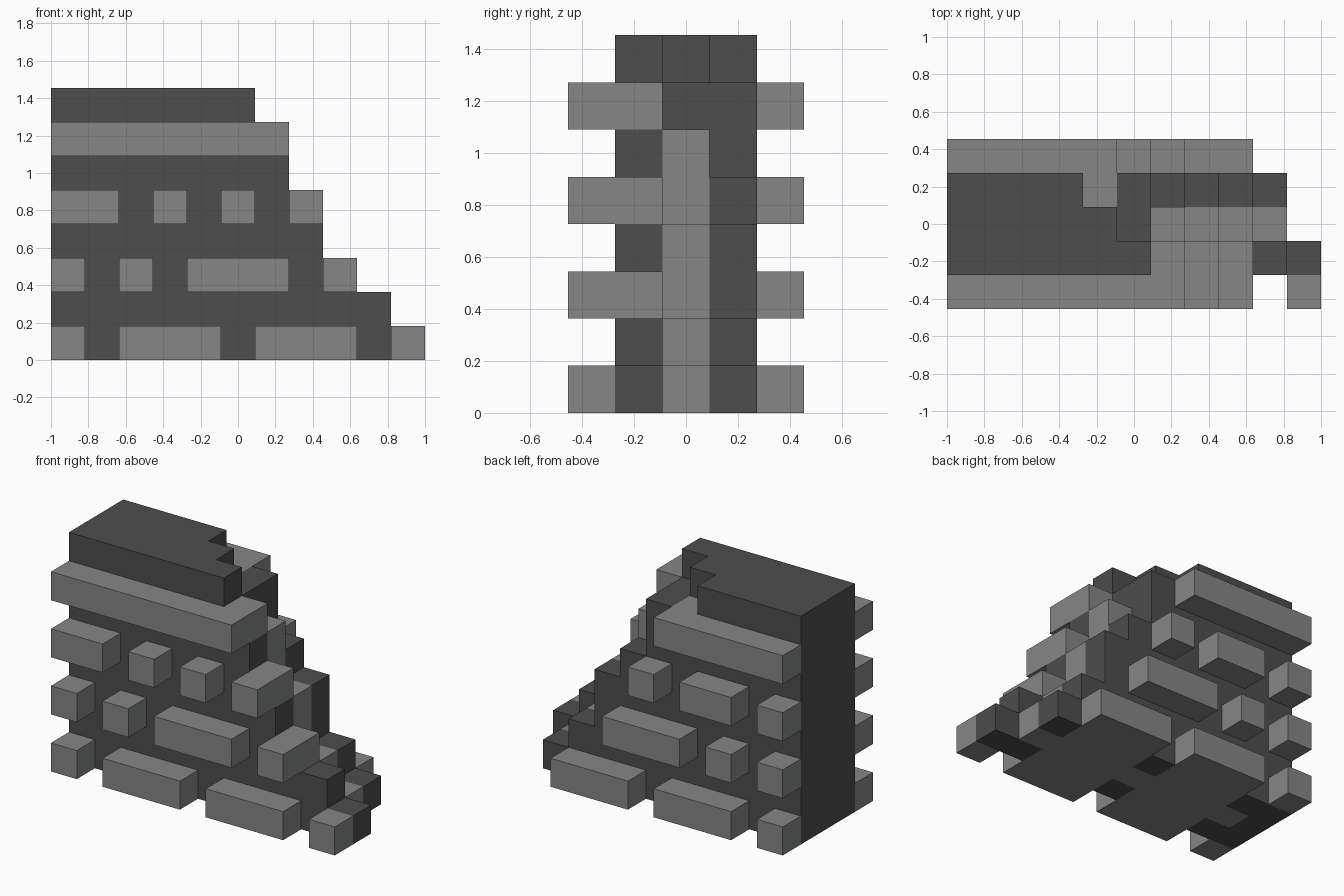
import bpy, bmesh
from mathutils import Vector

if "Cube" in bpy.data.objects:
    bpy.data.objects.remove(bpy.data.objects["Cube"])

# Ruined stone wall on an 11 x 5 x 8 grid of cubes
C = 2 / 11
ORIGIN = Vector((-1, -2.5 * C, 0))


def material(name, rgb):
    m = bpy.data.materials.new(name)
    m.diffuse_color = (*rgb, 1)
    m.use_nodes = True
    m.node_tree.nodes["Principled BSDF"].inputs["Base Color"].default_value = m.diffuse_color
    return m


MATS = [material("dark_mortar", (0.075, 0.075, 0.075)),
        material("light_stone", (0.238, 0.240, 0.243))]

# Core: number of cubes in each stack, left to right, for the three depth rows
HEIGHTS = {1: [8] * 6 + [7, 5, 3, 2, 1],
           2: [8] * 5 + [7, 6, 4, 2, 1],
           3: [8] * 4 + [7, 7, 5, 4, 2, 1]}
core = {(i, j, k) for j, row in HEIGHTS.items()
        for i, h in enumerate(row) for k in range(h)}

# Brick courses: layer -> (first, last) cube of each brick
FRONT = {0: [(0, 0), (2, 4), (6, 8), (10, 10)],
         2: [(0, 0), (2, 2), (4, 6), (8, 8)],
         4: [(0, 1), (3, 3), (5, 5), (7, 7)],
         6: [(0, 6)]}
BACK = {0: [(0, 0), (2, 4), (6, 8)],
        2: [(0, 0), (2, 2), (4, 6)],
        4: [(0, 0), (2, 3), (5, 5)],
        6: [(0, 4)]}


def bricks(courses, j):
    return {(i, j, k) for k, runs in courses.items()
            for a, b in runs for i in range(a, b + 1)}


front = bricks(FRONT, 0)
back = bricks(BACK, 4)
solid = core | front | back


def core_colour(i, j, k):
    """Light stone inside the broken wall, dark mortar on its skin."""
    if j == 2:
        return int(i > 0 and k < 6)
    if (i, j, k) in {(6, 1, 6), (7, 1, 4), (8, 1, 2), (4, 3, 6)}:
        return 1          # bricks that reach into the wall
    return 0


def colour(cell, axis, side):
    i, j, k = cell
    if cell not in core:
        return 1
    if axis == 2 and side == 0 and k == 0 and (2 <= i <= 4 or 6 <= i <= 8):
        return 1          # underside shows the stone filling
    return core_colour(i, j, k)


def build(name, cells):
    """Outer faces of a group of cubes, welded and merged into flat panels."""
    bm = bmesh.new()
    for cell in sorted(cells):
        for axis in range(3):
            for side in (0, 1):
                n = list(cell)
                n[axis] += 2 * side - 1
                if tuple(n) in solid:
                    continue
                u, v = (axis + 1) % 3, (axis + 2) % 3
                quad = []
                for du, dv in ((0, 0), (1, 0), (1, 1), (0, 1)):
                    p = Vector(cell)
                    p[axis] += side
                    p[u] += du
                    p[v] += dv
                    quad.append(bm.verts.new(ORIGIN + p * C))
                f = bm.faces.new(quad if side else quad[::-1])
                f.material_index = colour(cell, axis, side)
    bmesh.ops.remove_doubles(bm, verts=bm.verts, dist=0.001)
    bmesh.ops.dissolve_limit(bm, angle_limit=0.01, verts=bm.verts,
                             edges=bm.edges, delimit={'MATERIAL'})
    me = bpy.data.meshes.new(name)
    bm.to_mesh(me)
    bm.free()
    for m in MATS:
        me.materials.append(m)
    bpy.context.collection.objects.link(bpy.data.objects.new(name, me))


build("wall_core", core)
build("front_bricks", front)
build("back_bricks", back)
